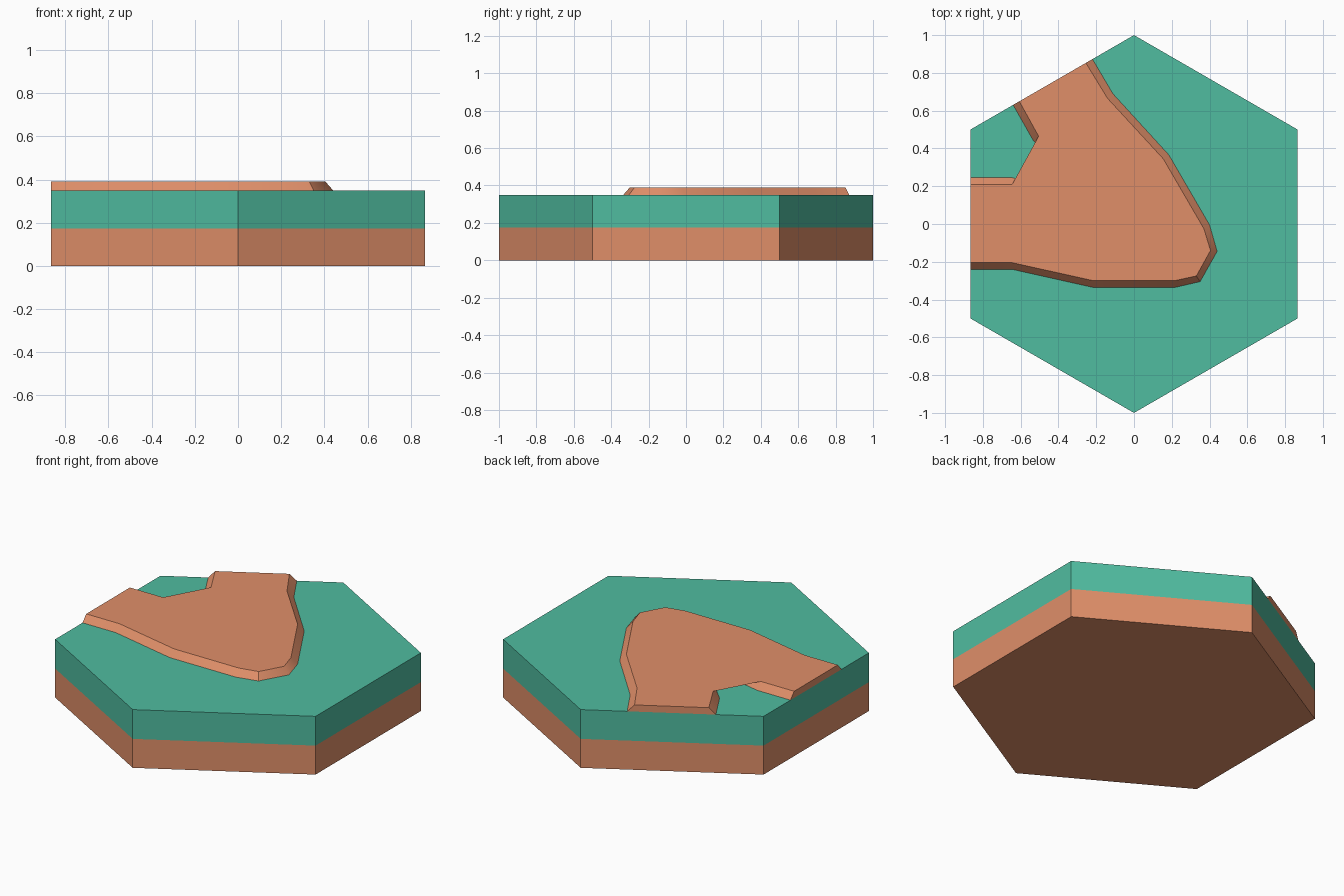
import bpy, bmesh, math

if "Cube" in bpy.data.objects:
    bpy.data.objects.remove(bpy.data.objects["Cube"])


def material(name, rgb):
    # convert display colour (0-255) to linear
    m = bpy.data.materials.new(name)
    lin = [((c / 255 + 0.055) / 1.055) ** 2.4 for c in rgb]
    m.diffuse_color = (*lin, 1)
    m.use_nodes = True
    m.node_tree.nodes["Principled BSDF"].inputs["Base Color"].default_value = m.diffuse_color
    return m


def loft(name, lower, upper, z0, z1, mat):
    # closed solid between two matching outlines
    bm = bmesh.new()
    a = [bm.verts.new((x, y, z0)) for x, y in lower]
    b = [bm.verts.new((x, y, z1)) for x, y in upper]
    n = len(a)
    bm.faces.new(a[::-1])
    bm.faces.new(b)
    for i in range(n):
        j = (i + 1) % n
        bm.faces.new((a[i], a[j], b[j], b[i]))
    bmesh.ops.triangulate(bm, faces=[f for f in bm.faces if len(f.verts) > 6])
    bmesh.ops.recalc_face_normals(bm, faces=bm.faces)
    me = bpy.data.meshes.new(name)
    bm.to_mesh(me)
    bm.free()
    me.materials.append(mat)
    ob = bpy.data.objects.new(name, me)
    bpy.context.collection.objects.link(ob)
    return ob


dirt = material("dirt brown", (224, 143, 105))
grass = material("grass green", (80, 188, 160))

# Hexagonal tile: dirt layer with grass layer on top
hexagon = [(math.cos(math.radians(90 + 60 * i)), math.sin(math.radians(90 + 60 * i)))
           for i in range(6)]
loft("dirt_base", hexagon, hexagon, 0, 0.174, dirt)
loft("grass_layer", hexagon, hexagon, 0.174, 0.35, grass)

# Raised path bending sharply between two neighbouring edges
SIDE = -math.sqrt(3) / 2


def edge(x):
    # point on the back-left tile edge
    return (x, 1 + x / math.sqrt(3))


foot = [(SIDE, -0.24), (-0.645, -0.24), (-0.22, -0.335), (0.22, -0.335), (0.35, -0.305),
        (0.44, -0.145), (0.40, -0.005), (0.185, 0.365), (-0.112, 0.69), edge(-0.22),
        edge(-0.64), (-0.535, 0.445), (-0.25, 0.158), (-0.645, 0.245), (SIDE, 0.245)]
crest = [(SIDE, -0.205), (-0.645, -0.205), (-0.215, -0.30), (0.215, -0.30), (0.33, -0.275),
         (0.405, -0.14), (0.37, -0.025), (0.155, 0.345), (-0.14, 0.665), edge(-0.255),
         edge(-0.607), (-0.505, 0.465), (-0.18, 0.11), (-0.645, 0.21), (SIDE, 0.21)]
path = loft("path", foot, crest, 0.35, 0.39, dirt)
bpy.context.view_layer.objects.active = path
path.select_set(True)
bpy.ops.object.shade_smooth_by_angle(angle=math.radians(35))
